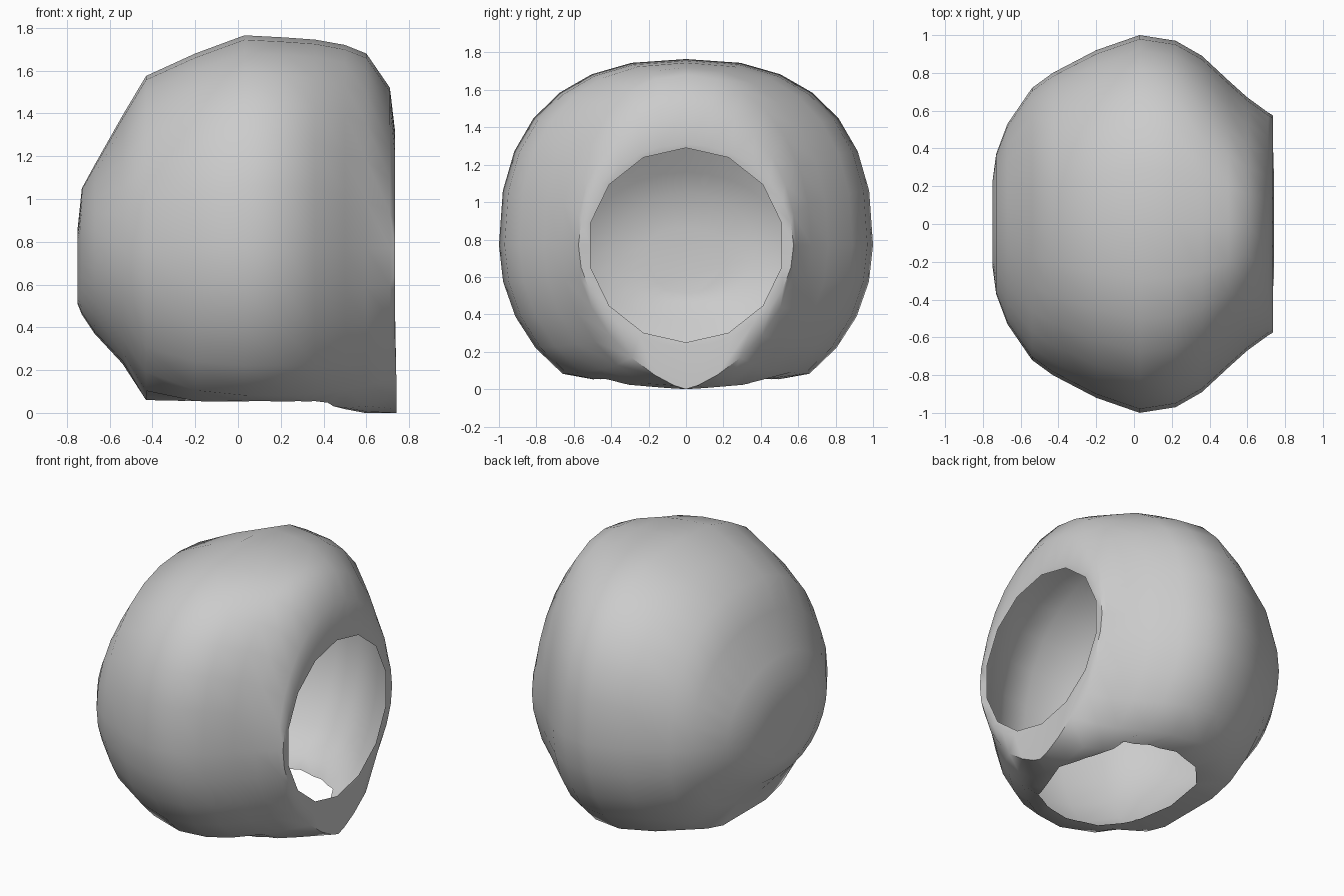
import bpy, bmesh, math

if "Cube" in bpy.data.objects:
    bpy.data.objects.remove(bpy.data.objects["Cube"])

N = 28        # sides of each cross-section
ZM = 0.77     # height of the face-opening axis
CUT = 0.137   # top of the neck cutter

# Cross-sections across x:
# x, half width, top, depth below axis, floor, top squareness, bottom pinch
SECTIONS = [
    (-0.75, 0.22, 0.86, 0.26, 0.05, 1.0, 0.9),
    (-0.73, 0.37, 1.05, 0.31, 0.05, 1.0, 0.85),
    (-0.67, 0.53, 1.16, 0.40, 0.05, 1.0, 0.82),
    (-0.54, 0.72, 1.39, 0.54, 0.05, 0.94, 0.8),
    (-0.43, 0.80, 1.575, 0.74, 0.06, 0.9, 0.85),
    (-0.20, 0.92, 1.68, 0.85, 0.055, 0.85, 0.88),
    (0.03, 1.00, 1.765, 0.88, 0.05, 0.82, 0.88),
    (0.22, 0.97, 1.755, 0.88, 0.045, 0.82, 0.9),
    (0.36, 0.89, 1.745, 0.87, 0.02, 0.83, 0.98),
    (0.50, 0.76, 1.72, 0.85, 0.005, 0.9, 1.1),
    (0.60, 0.67, 1.68, 0.82, 0.0, 0.95, 1.25),
    (0.71, 0.59, 1.52, 0.77, 0.0, 1.0, 1.5),
    (0.735, 0.575, 1.31, 0.54, 0.0, 1.0, 1.0),   # outer rim of face opening
    (0.73, 0.525, 1.29, 0.52, 0.0, 1.0, 1.0),    # inner edge of face opening
]


def section(bm, x, w, top, low, floor, p_top, p_low):
    ring = []
    for i in range(N):
        a = 2 * math.pi * i / N
        c, s = math.cos(a), math.sin(a)
        y = w * math.copysign(abs(c) ** (p_top if s > 0 else p_low), c)
        if s > 0:
            z = ZM + (top - ZM) * s ** p_top
        else:
            slope = 0.06 if x > 0.3 else 0       # floor rises away from the chin
            z = max(ZM + low * s, min(floor + slope * abs(y), 0.06))
        dx = 0.03 if x == 0.71 and z < 0.2 else 0     # chin lip
        ring.append(bm.verts.new((x + dx, y, z)))
    return ring


# Shell: lofted skin from back to rim, temporarily capped at the opening
bm = bmesh.new()
rings = [section(bm, *s) for s in SECTIONS]
for i in range(0, N, 2):      # fourteen-sided face opening
    r = rings[-1]
    r[i].co = (r[i - 1].co + r[(i + 1) % N].co) / 2
for a, b in zip(rings, rings[1:]):
    for i in range(N):
        j = (i + 1) % N
        bm.faces.new((a[i], a[j], b[j], b[i]))
bm.faces.new(rings[0])
bm.faces.new(rings[-1])
bmesh.ops.recalc_face_normals(bm, faces=bm.faces)
me = bpy.data.meshes.new("helmet_shell")
bm.to_mesh(me)
bm.free()
shell = bpy.data.objects.new("helmet_shell", me)
bpy.context.collection.objects.link(shell)

# Neck opening: cutter through the floor, pointed at the chin
half = [(0.42, 0.40), (0.28, 0.48), (0.10, 0.52), (-0.10, 0.46), (-0.24, 0.30)]
outline = [(0.59, 0)] + half + [(-0.29, 0)] + [(x, -y) for x, y in reversed(half)]
bm = bmesh.new()
face = bm.faces.new([bm.verts.new((x, y, -0.2)) for x, y in outline])
ext = bmesh.ops.extrude_face_region(bm, geom=[face])
bmesh.ops.translate(bm, vec=(0, 0, CUT + 0.2),
                    verts=[v for v in ext["geom"] if isinstance(v, bmesh.types.BMVert)])
bmesh.ops.recalc_face_normals(bm, faces=bm.faces)
cm = bpy.data.meshes.new("neck_cutter")
bm.to_mesh(cm)
bm.free()
cutter = bpy.data.objects.new("neck_cutter", cm)
cutter.hide_render = True
bpy.context.collection.objects.link(cutter)

mod = shell.modifiers.new("neck_opening", 'BOOLEAN')
mod.operation = 'DIFFERENCE'
mod.solver = 'EXACT'
mod.object = cutter
bpy.context.view_layer.objects.active = shell
shell.select_set(True)
bpy.ops.object.modifier_apply(modifier=mod.name)
bpy.data.objects.remove(cutter)

# Open up: drop the face cap and the walls left by the cutter
bm = bmesh.new()
bm.from_mesh(me)
cap = [f for f in bm.faces if all(abs(v.co.x - 0.73) < 1e-3 for v in f.verts)]
walls = [f for f in bm.faces if any(abs(v.co.z - CUT) < 1e-4 for v in f.verts)]
bmesh.ops.delete(bm, geom=list(set(cap + walls)), context='FACES')
bm.to_mesh(me)
bm.free()
bpy.ops.object.shade_smooth_by_angle(angle=math.radians(45))
